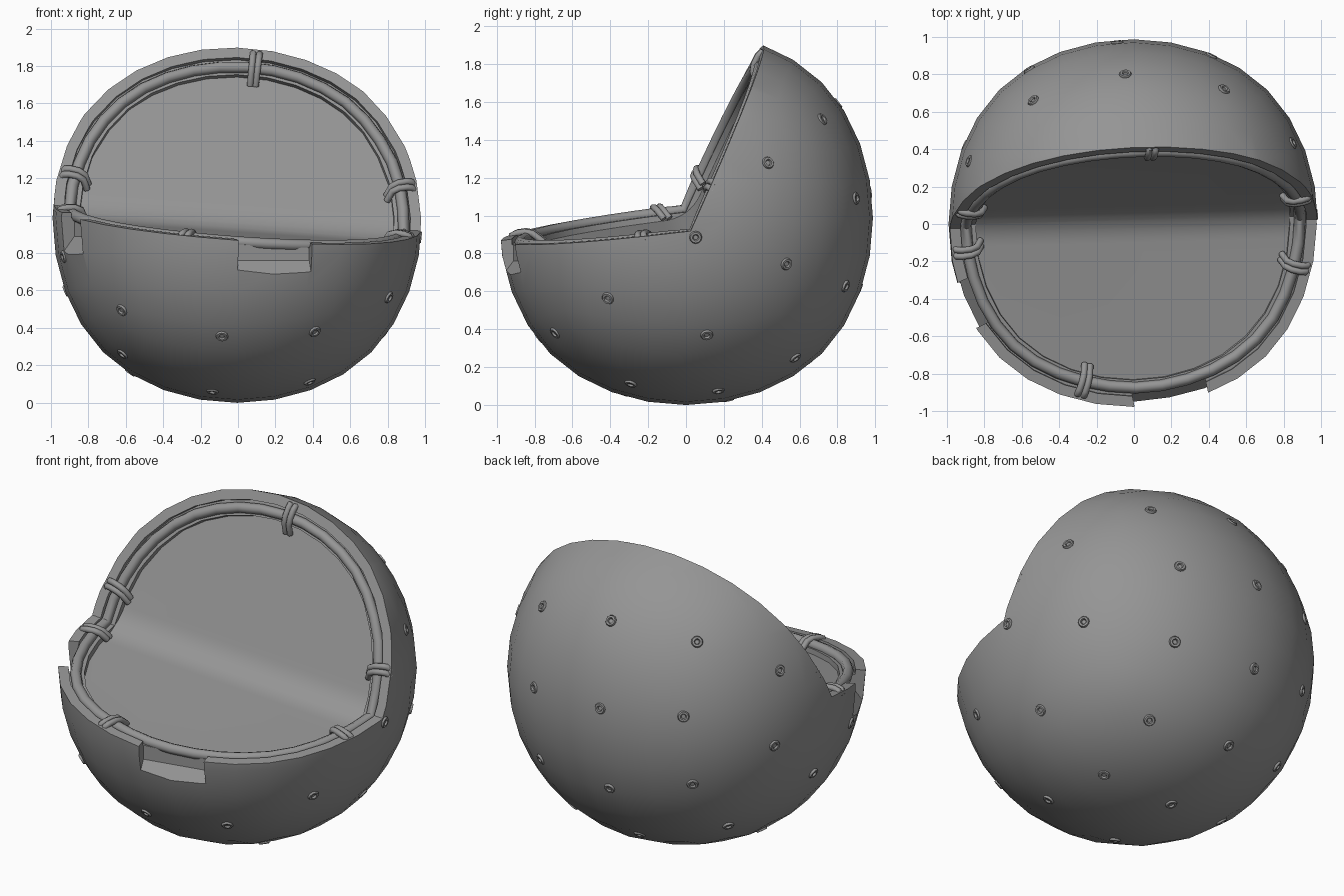
import bpy, bmesh, math
from mathutils import Vector, Matrix
from mathutils.bvhtree import BVHTree

if "Cube" in bpy.data.objects:
    bpy.data.objects.remove(bpy.data.objects["Cube"])

grey = bpy.data.materials.new("mid grey")
grey.use_nodes = True
grey.diffuse_color = (0.3, 0.3, 0.3, 1)
grey.node_tree.nodes["Principled BSDF"].inputs["Base Color"].default_value = (0.3, 0.3, 0.3, 1)

R = 0.987
CENTRE = Vector((-0.004, 0, R))

# Tilted frame of the opening: u runs along the fold between seat and back
U = Vector((1, 0.025, -0.07)).normalized()
V = Vector((0, 0, 1)).cross(U).normalized()
W = U.cross(V)
FRAME = Matrix((U, V, W)).transposed().to_4x4()
FRAME.translation = CENTRE
FRONT = Vector((-0.993, -0.122))
BACK = Vector((0.41, 0.912))
SINK = Vector((0.66, -0.92))  # moves the fold so both planes sink by one unit


def add(name, bm, matrix):
    bmesh.ops.recalc_face_normals(bm, faces=bm.faces)
    mesh = bpy.data.meshes.new(name)
    bm.to_mesh(mesh)
    bm.free()
    mesh.transform(matrix)
    mesh.materials.append(grey)
    ob = bpy.data.objects.new(name, mesh)
    bpy.context.collection.objects.link(ob)
    return ob


def activate(ob):
    bpy.ops.object.select_all(action='DESELECT')
    ob.select_set(True)
    bpy.context.view_layer.objects.active = ob


def smooth(ob, angle=32):
    activate(ob)
    bpy.ops.object.shade_smooth_by_angle(angle=math.radians(angle))


def boolean(ob, cutter, operation='DIFFERENCE'):
    mod = ob.modifiers.new("cut", 'BOOLEAN')
    mod.operation = operation
    mod.solver = 'EXACT'
    mod.object = cutter
    activate(ob)
    bpy.ops.object.modifier_apply(modifier=mod.name)
    bpy.data.objects.remove(cutter)


def prism(profile, half, matrix):
    bm = bmesh.new()
    ends = [[bm.verts.new((s * half, p[0], p[1])) for p in profile] for s in (-1, 1)]
    for end in ends:
        bm.faces.new(end)
    for i in range(len(profile)):
        j = (i + 1) % len(profile)
        bm.faces.new((ends[0][i], ends[0][j], ends[1][j], ends[1][i]))
    return add("cutter", bm, matrix)


def ball(name, radius):
    # Subdivided cube, slightly fuller along its diagonals; radius is along the axes
    bm = bmesh.new()
    bmesh.ops.create_cube(bm, size=2 * radius / 0.839)
    ob = add(name, bm, Matrix.Translation(CENTRE))
    mod = ob.modifiers.new("round", 'SUBSURF')
    mod.levels = 3
    activate(ob)
    bpy.ops.object.modifier_apply(modifier=mod.name)
    return ob


def wedge(depth, bend):
    # Opening profile sunk by a depth, with a rounded fold
    q = SINK * depth
    a, b = q + FRONT * bend, q + BACK * bend
    fold = [q]
    if bend:
        fold = [a * (1 - t) ** 2 + q * 2 * t * (1 - t) + b * t * t for t in (i / 10 for i in range(11))]
    return prism(fold + [q + BACK * 2, Vector((-2, 2)), q + FRONT * 2], 2, FRAME)


# Pod shell: ball with the opening, a ledge for the tube and the seat recess
shell = ball("pod_shell", R)
surface = BVHTree.FromPolygons([v.co.copy() for v in shell.data.vertices],
                               [tuple(p.vertices) for p in shell.data.polygons])
boolean(shell, wedge(0, 0))
for radius, depth, bend in ((0.93, 0.03, 0), (0.845, 0.062, 0.14)):
    recess = ball("cutter", radius)
    boolean(recess, wedge(depth, bend), 'INTERSECT')
    boolean(shell, recess)

# Rim notches
for azimuth, wall, floor, half in ((-78, 0.89, 0.76, 0.2), (206, 0.91, 0.89, 0.13)):
    turn = Matrix.Rotation(math.radians(azimuth - 90), 4, 'Z')
    profile = [(wall, floor), (wall + 0.2, floor - 0.26), (wall + 0.2, 1.4), (wall, 1.4)]
    boolean(shell, prism(profile, half, turn))
smooth(shell)


def rim(theta, radius, sink):
    # Point on the folded rim: back half up to 180 degrees, then the front half
    s, c = math.sin(theta), math.cos(theta)
    p = (BACK if s >= 0 else FRONT) * abs(s)
    d = FRAME.to_3x3() @ Vector((c, p.x, p.y))
    edge = surface.ray_cast(CENTRE, d)[0] - CENTRE
    q = SINK * sink
    return CENTRE + edge * radius / R + FRAME.to_3x3() @ Vector((0, q.x, q.y))


def tube(name, paths, thickness, cyclic):
    curve = bpy.data.curves.new(name, 'CURVE')
    curve.dimensions = '3D'
    curve.bevel_depth = thickness
    curve.bevel_resolution = 2
    curve.use_fill_caps = True
    for path in paths:
        spline = curve.splines.new('POLY')
        spline.points.add(len(path) - 1)
        for point, co in zip(spline.points, path):
            point.co = (*co, 1)
        spline.use_cyclic_u = cyclic
    curve.materials.append(grey)
    ob = bpy.data.objects.new(name, curve)
    bpy.context.collection.objects.link(ob)
    activate(ob)
    bpy.ops.object.convert(target='MESH')
    smooth(bpy.context.object, 50)


# Rim tube lying on the ledge
tube("rim_tube", [[rim(math.radians(a), 0.9, 0.022) for a in range(0, 360, 9)]], 0.031, True)

# Double straps clamping the tube: radius and sink along each band
ARCH = ((0.825, 0.05), (0.85, 0.0), (0.885, -0.012), (0.93, -0.01), (0.96, -0.002), (0.975, 0.025))
for i, angle in enumerate((87, 16, 168, 188, 252, 344)):
    t = math.radians(angle)
    bands = [[rim(t + side * 0.018, r, sink) for r, sink in ARCH] for side in (-1, 1)]
    tube(f"strap_{i + 1}", bands, 0.018, False)

# Ring studs scattered evenly over the shell: azimuth and elevation
STUDS = (
    (56, 31), (27, 17), (65, 6), (3, -6), (33, -14), (64, -21), (-27, -25), (8, -38),
    (-59, -37), (57, -47), (-37, -61), (25, -66), (226, -29), (264, -39), (197, -12),
    (209, -46), (248, -69), (129, 33), (159, 20), (93, 37), (95, 8), (124, 9), (155, -5),
    (127, -16), (97, -22), (176, -23), (142, -38), (172, -55), (102, -48), (110, -76))
for i, (azimuth, elevation) in enumerate(STUDS):
    a, e = math.radians(azimuth), math.radians(elevation)
    d = Vector((math.cos(a) * math.cos(e), math.sin(a) * math.cos(e), math.sin(e)))
    spot = surface.ray_cast(CENTRE, d)[0]
    bpy.ops.mesh.primitive_torus_add(
        major_segments=12, minor_segments=6, major_radius=0.023, minor_radius=0.011,
        location=spot, rotation=d.to_track_quat('Z', 'Y').to_euler())
    stud = bpy.context.object
    stud.name = f"ring_stud_{i + 1}"
    stud.data.materials.append(grey)
    smooth(stud, 60)
